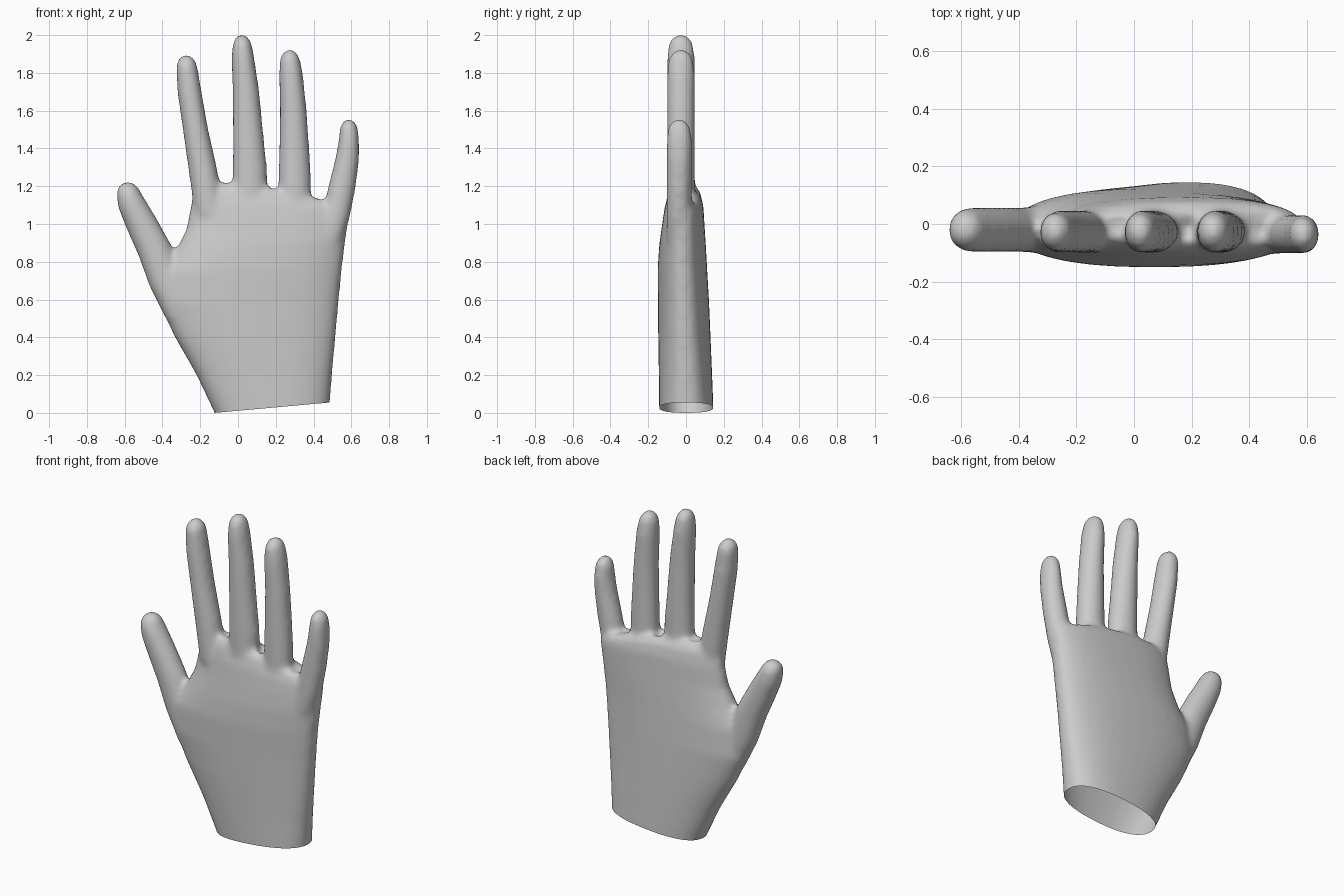
import bpy, bmesh, math
from mathutils import Vector

if "Cube" in bpy.data.objects:
    bpy.data.objects.remove(bpy.data.objects["Cube"])

bm = bmesh.new()
SIDES = 32


def loft(rings):
    """Skin a list of closed rings into a capped shell."""
    loops = [[bm.verts.new(p) for p in ring] for ring in rings]
    for a, b in zip(loops, loops[1:]):
        for i in range(SIDES):
            j = (i + 1) % SIDES
            bm.faces.new((a[i], a[j], b[j], b[i]))
    bm.faces.new(loops[0][::-1])
    bm.faces.new(loops[-1])


def palm_ring(xl, zl, xr, zr, yf, yb, bow):
    """Rounded flat section running from the thumb side to the little-finger side."""
    ring = []
    for i in range(SIDES):
        a = 2 * math.pi * i / SIDES
        c, s = math.cos(a), math.sin(a)
        u = math.copysign(abs(c) ** 0.84, c)
        v = math.copysign(abs(s) ** 0.84, s)
        t = (u + 1) / 2
        y = (yf + yb) / 2 + v * (yb - yf) / 2
        ring.append((xl + (xr - xl) * t, y, zl + (zr - zl) * t + bow * (1 - u * u)))
    return ring


def finger(points, depth, tip, y=-0.027):
    """Tapered tube through (x, z, radius) points with a rounded end."""
    def ring(p, d, rx, ry):
        side = Vector((d.z, 0, -d.x))
        return [p + side * rx * math.cos(2 * math.pi * i / SIDES)
                + Vector((0, ry * math.sin(2 * math.pi * i / SIDES), 0)) for i in range(SIDES)]

    centres = [Vector((x, y, z)) for x, z, r in points]
    rings = []
    for i, (p, (x, z, r)) in enumerate(zip(centres, points)):
        d = (centres[min(i + 1, len(points) - 1)] - centres[max(i - 1, 0)]).normalized()
        rings.append(ring(p, d, r + 0.004, depth if i < len(points) - 1 else depth * 0.92))
    for deg in (25, 50, 68, 82):
        k, h = math.cos(math.radians(deg)), math.sin(math.radians(deg))
        rings.append(ring(p + d * tip * h, d, (r + 0.004) * k, depth * 0.92 * k))
    loft(rings)


# Palm and wrist
loft([palm_ring(*s) for s in (
    (-0.08, -0.12, 0.48, -0.06, -0.14, 0.145, 0),
    (-0.125, 0.0, 0.487, 0.055, -0.142, 0.145, 0),
    (-0.22, 0.20, 0.50, 0.22, -0.144, 0.138, 0),
    (-0.335, 0.40, 0.517, 0.40, -0.147, 0.130, 0),
    (-0.42, 0.58, 0.535, 0.60, -0.149, 0.122, 0),
    (-0.41, 0.74, 0.553, 0.78, -0.150, 0.112, 0),
    (-0.33, 0.86, 0.57, 0.91, -0.142, 0.105, 0),
    (-0.275, 0.97, 0.582, 1.00, -0.127, 0.098, 0.01),
    (-0.252, 1.09, 0.59, 1.06, -0.112, 0.092, 0.02),
    (-0.238, 1.17, 0.58, 1.09, -0.092, 0.075, 0.035),
    (-0.20, 1.22, 0.53, 1.10, -0.060, 0.035, 0.04))])

# Thumb
finger([(-0.30, 0.52, 0.08), (-0.38, 0.70, 0.09), (-0.445, 0.87, 0.087),
        (-0.51, 1.0, 0.08), (-0.565, 1.11, 0.07), (-0.58, 1.155, 0.061)], 0.078, 0.07, -0.02)
# Index finger
finger([(-0.15, 1.05, 0.075), (-0.185, 1.28, 0.072), (-0.225, 1.5, 0.063),
        (-0.257, 1.7, 0.06), (-0.271, 1.825, 0.053)], 0.074, 0.072)
# Middle finger
finger([(0.065, 1.05, 0.09), (0.062, 1.3, 0.088), (0.057, 1.4, 0.081),
        (0.042, 1.7, 0.067), (0.026, 1.88, 0.056), (0.023, 1.93, 0.05)], 0.074, 0.075)
# Ring finger
finger([(0.30, 1.0, 0.085), (0.30, 1.25, 0.083), (0.298, 1.4, 0.076),
        (0.293, 1.6, 0.067), (0.28, 1.8, 0.059), (0.276, 1.855, 0.051)], 0.074, 0.07)
# Little finger
finger([(0.48, 0.92, 0.07), (0.52, 1.05, 0.07), (0.552, 1.2, 0.068),
        (0.580, 1.35, 0.059), (0.588, 1.45, 0.05), (0.587, 1.49, 0.046)], 0.068, 0.068, -0.036)

# Blend the overlapping parts into one soft skin
bmesh.ops.recalc_face_normals(bm, faces=bm.faces)
mesh = bpy.data.meshes.new("hand_parts")
bm.to_mesh(mesh)
bm.free()
hand = bpy.data.objects.new("hand", mesh)
bpy.context.collection.objects.link(hand)
remesh = hand.modifiers.new("blend", 'REMESH')
remesh.mode = 'VOXEL'
remesh.voxel_size = 0.015
smooth = hand.modifiers.new("soften", 'SMOOTH')
smooth.factor, smooth.iterations = 0.5, 12
skin = bpy.data.meshes.new_from_object(hand.evaluated_get(bpy.context.evaluated_depsgraph_get()))
hand.modifiers.clear()
hand.data = skin

# Cut the slanted open wrist
bm = bmesh.new()
bm.from_mesh(skin)
bmesh.ops.bisect_plane(bm, geom=bm.verts[:] + bm.edges[:] + bm.faces[:], plane_co=(-0.125, 0, 0),
                       plane_no=(-0.055, 0, 0.61), clear_inner=True)
for f in bm.faces:
    f.smooth = True
    f.material_index = 0
bm.to_mesh(skin)
bm.free()

grey = bpy.data.materials.new("light_grey")
grey.diffuse_color = (0.6, 0.6, 0.6, 1)
grey.use_nodes = True
grey.node_tree.nodes["Principled BSDF"].inputs["Base Color"].default_value = grey.diffuse_color
skin.materials.clear()
skin.materials.append(grey)
